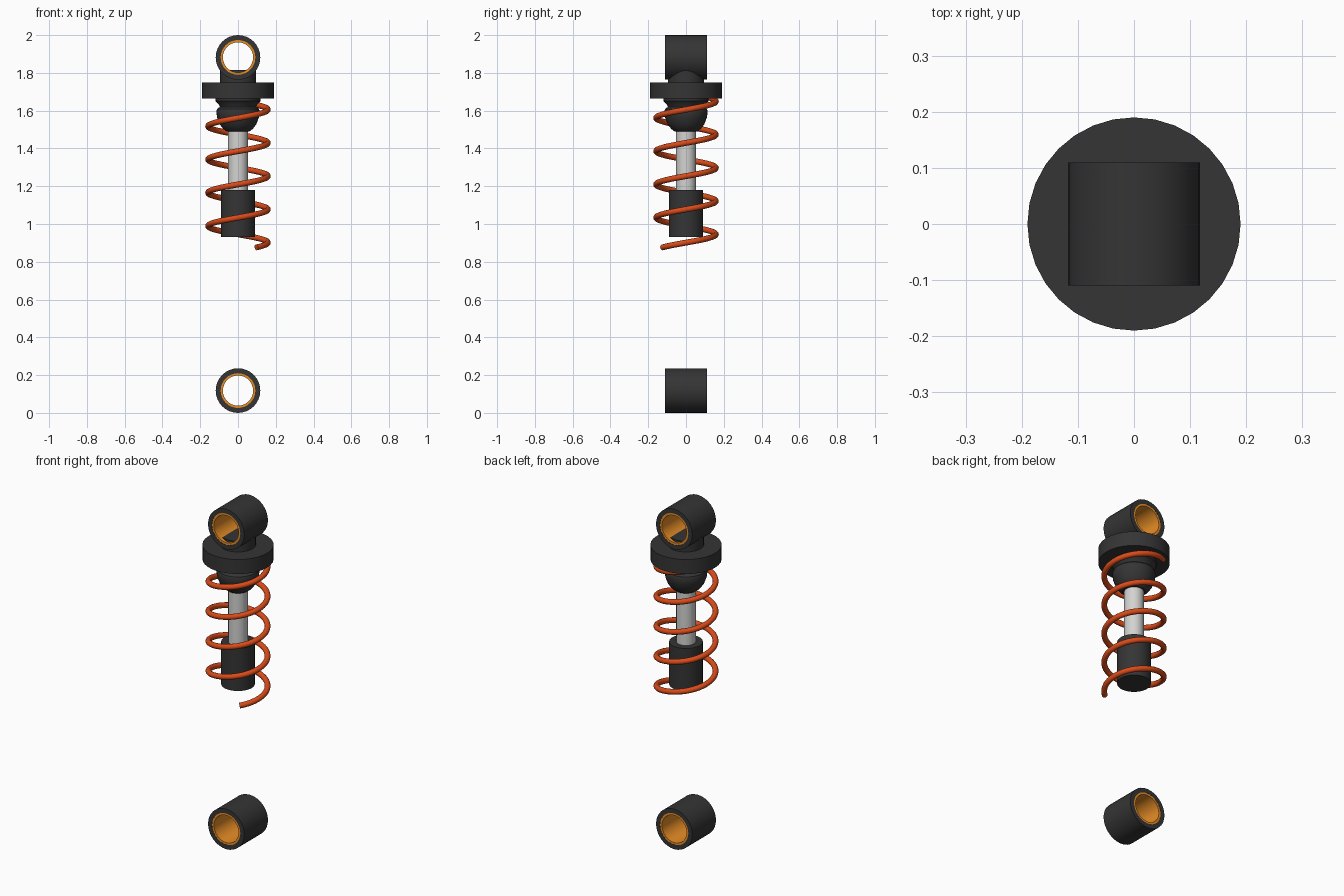
import bpy, bmesh, math
from mathutils import Matrix

cube = bpy.data.objects.get("Cube")
if cube:
    bpy.data.objects.remove(cube, do_unlink=True)


def material(name, rgb, rough=0.5):
    m = bpy.data.materials.new(name)
    m.use_nodes = True
    m.diffuse_color = (*rgb, 1)
    bsdf = m.node_tree.nodes["Principled BSDF"]
    bsdf.inputs["Base Color"].default_value = (*rgb, 1)
    bsdf.inputs["Roughness"].default_value = rough
    return m


BLACK = material("black metal", (0.035, 0.035, 0.035))
STEEL = material("polished steel", (0.65, 0.65, 0.64))
RED = material("orange red spring", (0.7, 0.07, 0.01))
AMBER = material("amber bushing", (0.8, 0.27, 0.02))


def lathe(name, profile, mat, z=0, sideways=False, closed=False, segments=32):
    """Spin (radius, height) points about z, or about y when sideways."""
    bm = bmesh.new()
    verts = [bm.verts.new((r, 0, h)) for r, h in profile]
    pairs = list(zip(verts, verts[1:]))
    if closed:
        pairs.append((verts[-1], verts[0]))
    edges = [bm.edges.new(p) for p in pairs]
    bmesh.ops.spin(bm, geom=verts + edges, axis=(0, 0, 1), cent=(0, 0, 0),
                   angle=math.tau, steps=segments)
    bmesh.ops.remove_doubles(bm, verts=bm.verts, dist=0.0005)
    bmesh.ops.recalc_face_normals(bm, faces=bm.faces)
    if sideways:
        bm.transform(Matrix.Rotation(math.pi / 2, 4, "X"))
    return finish(name, bm, mat, z)


def finish(name, bm, mat, z=0):
    mesh = bpy.data.meshes.new(name)
    bm.to_mesh(mesh)
    bm.free()
    mesh.materials.append(mat)
    ob = bpy.data.objects.new(name, mesh)
    ob.location.z = z
    bpy.context.collection.objects.link(ob)
    bpy.ops.object.select_all(action="DESELECT")
    ob.select_set(True)
    bpy.context.view_layer.objects.active = ob
    bpy.ops.object.shade_smooth_by_angle(angle=math.radians(35))
    return ob


def cylinder(name, radius, low, high, mat):
    return lathe(name, [(0, low), (radius, low), (radius, high), (0, high)], mat)


def tube(name, inner, outer, half, mat, z):
    return lathe(name, [(inner, -half), (outer, -half), (outer, half), (inner, half)],
                 mat, z, sideways=True, closed=True)


# Mounting eyes with their bushings
for place, z in (("upper", 1.882), ("lower", 0.118)):
    tube(place + "_eye", 0.092, 0.118, 0.11, BLACK, z)
    tube(place + "_bushing", 0.08, 0.0925, 0.109, AMBER, z)

# Neck and spring seat
cylinder("neck", 0.095, 1.74, 1.814, BLACK)
cylinder("upper_spring_seat", 0.19, 1.665, 1.75, BLACK)

# Rubber bump stop, rod and damper body
lathe("bump_stop", [(0, 1.67), (0.12, 1.67), (0.118, 1.65), (0.1, 1.63), (0.096, 1.62),
                    (0.11, 1.61), (0.115, 1.595), (0.111, 1.565), (0.098, 1.53),
                    (0.08, 1.505), (0.06, 1.49), (0, 1.49)], BLACK)
cylinder("piston_rod", 0.052, 1.15, 1.52, STEEL)
cylinder("damper_body", 0.09, 0.93, 1.18, BLACK)

# Coil spring: a round wire section carried along a helix
TURNS, STEPS, SIDES = 4.5, 48, 12
COIL, WIRE, PITCH, START = 0.158, 0.0155, 0.176, math.radians(-52)
bm = bmesh.new()
rings = []
for i in range(int(TURNS * STEPS) + 1):
    turn = i / STEPS
    spin = Matrix.Rotation(START + turn * math.tau, 4, "Z")
    tilt = Matrix.Rotation(math.atan(PITCH / (math.tau * COIL)), 4, "X")
    place = Matrix.Translation((0, 0, 0.876 + turn * PITCH)) @ spin \
        @ Matrix.Translation((COIL, 0, 0)) @ tilt
    ring = []
    for s in range(SIDES):
        a = s * math.tau / SIDES
        v = bm.verts.new((WIRE * math.cos(a), 0, WIRE * math.sin(a)))
        v.co = place @ v.co
        ring.append(v)
    rings.append(ring)
for a, b in zip(rings, rings[1:]):
    for s in range(SIDES):
        t = (s + 1) % SIDES
        bm.faces.new((a[s], a[t], b[t], b[s]))
bm.faces.new(rings[0])
bm.faces.new(rings[-1])
bmesh.ops.recalc_face_normals(bm, faces=bm.faces)
finish("coil_spring", bm, RED)
